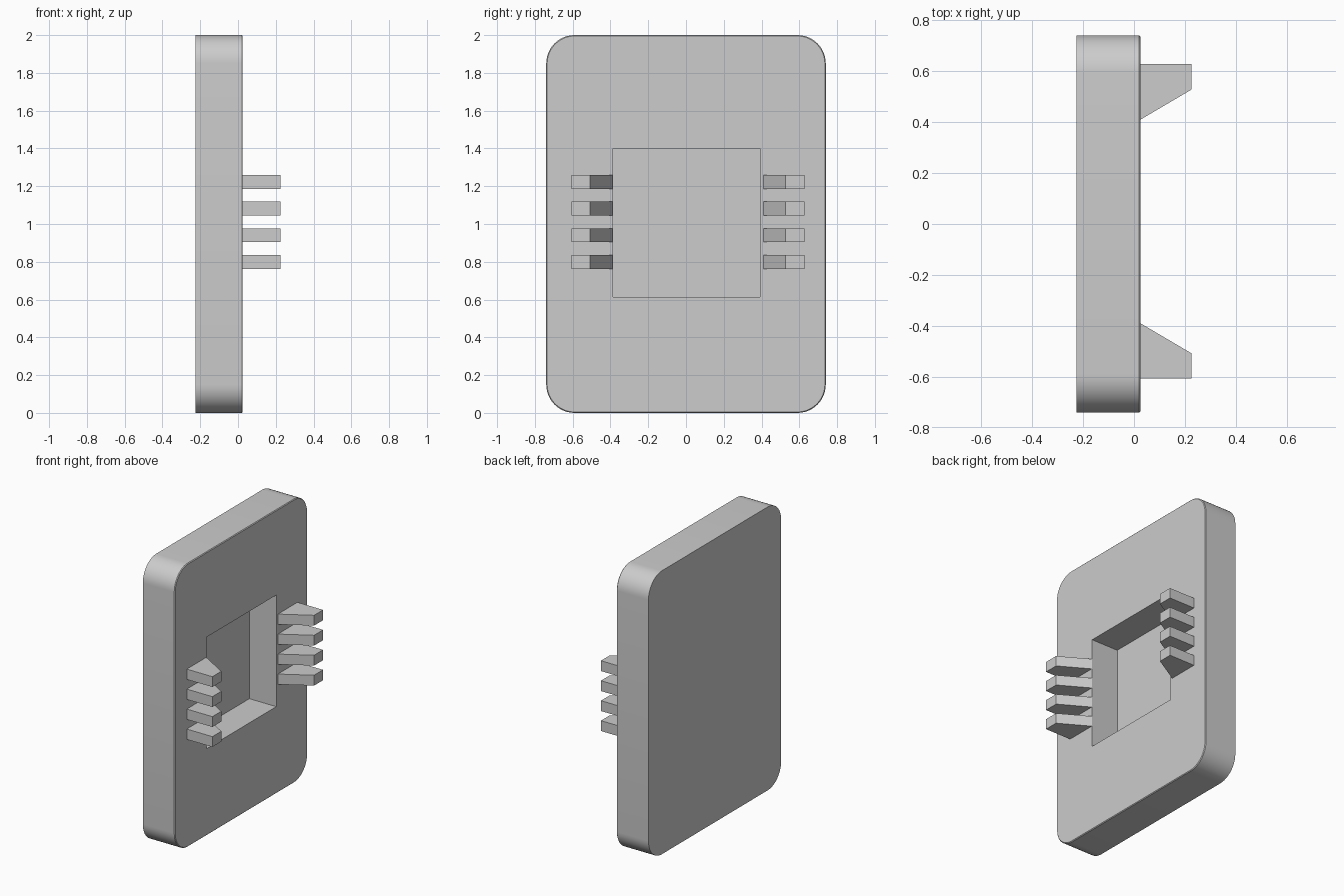
import bpy
import bmesh
import math
from mathutils import Matrix, Vector

default = bpy.data.objects.get("Cube")
if default:
    bpy.data.objects.remove(default, do_unlink=True)

grey = bpy.data.materials.new("light grey")
grey.use_nodes = True
colour = (0.604, 0.604, 0.604, 1)
grey.diffuse_color = colour
grey.node_tree.nodes["Principled BSDF"].inputs["Base Color"].default_value = colour

BACK, FRONT = -0.225, 0.025   # plate faces along x
TIP = 0.225                   # outer end of the prongs


def add_object(name, bm):
    mesh = bpy.data.meshes.new(name)
    bmesh.ops.recalc_face_normals(bm, faces=bm.faces)
    bm.to_mesh(mesh)
    bm.free()
    mesh.materials.append(grey)
    obj = bpy.data.objects.new(name, mesh)
    bpy.context.collection.objects.link(obj)
    return obj


def box(low, high):
    low, high = Vector(low), Vector(high)
    bm = bmesh.new()
    bmesh.ops.create_cube(bm, size=1, matrix=Matrix.Translation((low + high) / 2)
                          @ Matrix.Diagonal((*(high - low), 1)))
    return bm


def prong(name, outline, z, height):
    bm = bmesh.new()
    face = bm.faces.new([bm.verts.new((x, y, z)) for x, y in outline])
    top = bmesh.ops.extrude_face_region(bm, geom=[face])["geom"]
    verts = [v for v in top if isinstance(v, bmesh.types.BMVert)]
    bmesh.ops.translate(bm, verts=verts, vec=(0, 0, height))
    return add_object(name, bm)


# Plate with rounded corners and a fine chamfer around the open face
bm = box((BACK, -0.74, 0), (FRONT, 0.74, 2))
corners = [e for e in bm.edges if abs(e.verts[0].co.x - e.verts[1].co.x) > 0.1]
bmesh.ops.bevel(bm, geom=corners, offset=0.15, segments=12, profile=0.5, affect='EDGES')
rim = [e for e in bm.edges if all(v.co.x > FRONT - 0.001 for v in e.verts)]
bmesh.ops.bevel(bm, geom=rim, offset=0.005, segments=1, affect='EDGES')
plate = add_object("plate", bm)

# Square recess cut into the plate
cutter = add_object("recess_cutter", box((FRONT - 0.21, -0.387, 0.613), (0.2, 0.391, 1.4)))
cut = plate.modifiers.new("recess", 'BOOLEAN')
cut.operation = 'DIFFERENCE'
cut.solver = 'EXACT'
cut.object = cutter
bpy.ops.object.select_all(action='DESELECT')
bpy.context.view_layer.objects.active = plate
plate.select_set(True)
bpy.ops.object.modifier_apply(modifier=cut.name)
bpy.data.objects.remove(cutter, do_unlink=True)
bpy.ops.object.shade_smooth_by_angle(angle=math.radians(30))

# Two columns of four tapered prongs beside the recess
for side, label, shift in ((1, "back", 0.01), (-1, "front", 0.01)):
    outline = [(x, shift + side * y) for x, y in
               ((FRONT - 0.004, 0.397), (TIP, 0.517), (TIP, 0.617), (FRONT - 0.004, 0.617))]
    for row in range(4):
        prong(f"{label}_prong_{row + 1}", outline, 0.763 + row * 0.141, 0.073)
